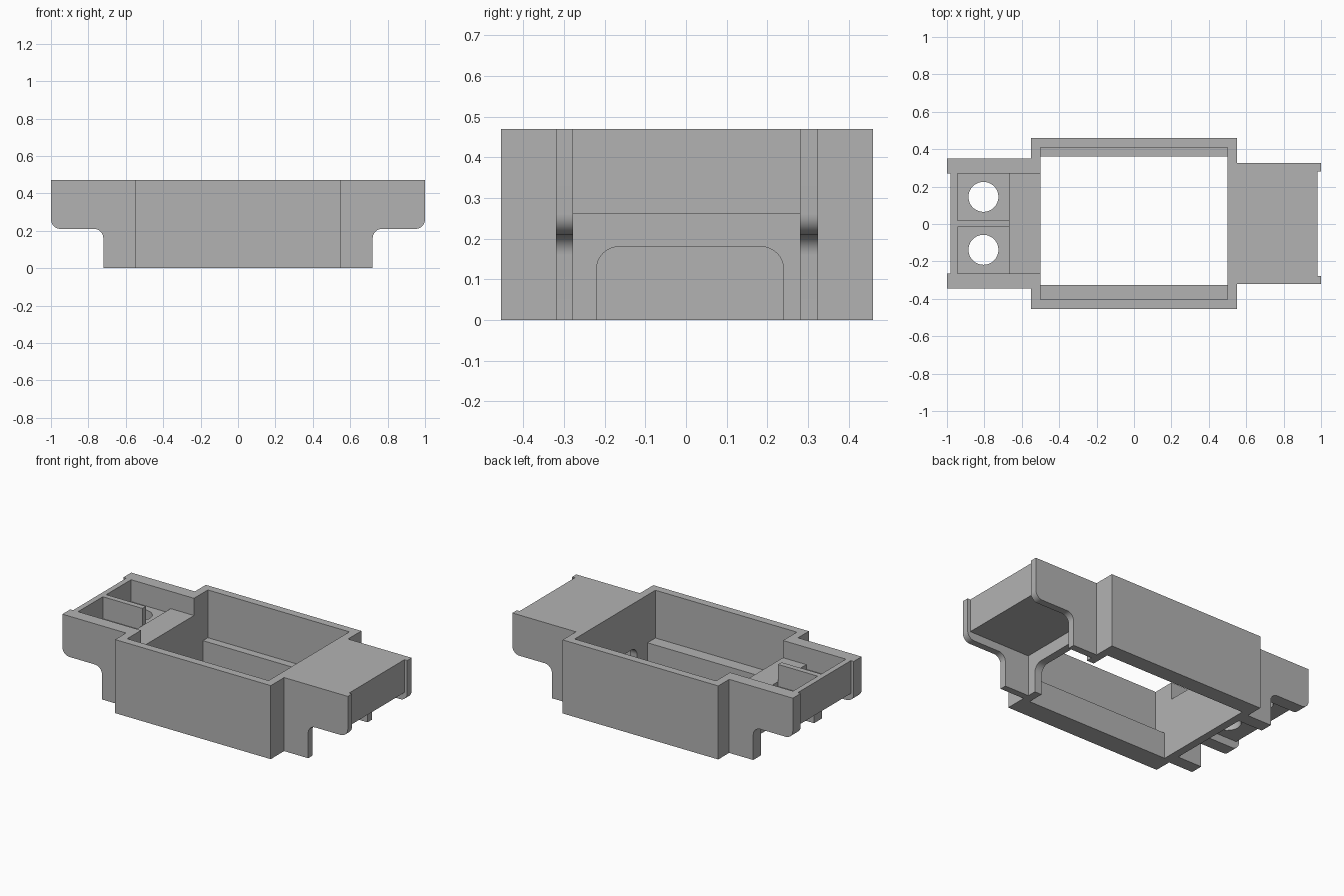
import bpy, bmesh, math
from mathutils import Matrix

if "Cube" in bpy.data.objects:
    bpy.data.objects.remove(bpy.data.objects["Cube"])

grey = bpy.data.materials.new("plain grey")
grey.use_nodes = True
COLOR = (0.45, 0.45, 0.45, 1)
grey.diffuse_color = COLOR
grey.node_tree.nodes["Principled BSDF"].inputs["Base Color"].default_value = COLOR

TOP = 0.47      # rim height
UNDER = 0.26    # underside of both end shelves
FLOOR = 0.33    # pocket floor
STEP = 0.36     # raised step beside the cavity

# Column order that turns a flat outline into a prism along the given axis
AXES = {
    "x": Matrix(((0, 0, 1, 0), (1, 0, 0, 0), (0, 1, 0, 0), (0, 0, 0, 1))),
    "y": Matrix(((1, 0, 0, 0), (0, 0, 1, 0), (0, 1, 0, 0), (0, 0, 0, 1))),
    "z": Matrix.Identity(4),
}


def prism(name, loops, axis, low, high):
    """Extrude an outline (with optional holes) between two positions on an axis."""
    curve = bpy.data.curves.new(name, "CURVE")
    curve.dimensions = "2D"
    curve.fill_mode = "BOTH"
    curve.extrude = (high - low) / 2
    for loop in loops:
        spline = curve.splines.new("POLY")
        spline.points.add(len(loop) - 1)
        for point, (u, v) in zip(spline.points, loop):
            point.co = (u, v, 0, 1)
        spline.use_cyclic_u = True
    temp = bpy.data.objects.new(name + "_outline", curve)
    bpy.context.scene.collection.objects.link(temp)
    bpy.context.view_layer.update()
    evaluated = temp.evaluated_get(bpy.context.evaluated_depsgraph_get())
    mesh = bpy.data.meshes.new_from_object(evaluated)
    bpy.data.objects.remove(temp)
    mesh.transform(AXES[axis] @ Matrix.Translation((0, 0, (low + high) / 2)))
    bm = bmesh.new()
    bm.from_mesh(mesh)
    bmesh.ops.remove_doubles(bm, verts=bm.verts, dist=0.0001)
    bmesh.ops.recalc_face_normals(bm, faces=bm.faces)
    bm.to_mesh(mesh)
    bm.free()
    mesh.name = name
    mesh.materials.clear()
    mesh.materials.append(grey)
    obj = bpy.data.objects.new(name, mesh)
    bpy.context.scene.collection.objects.link(obj)
    bpy.ops.object.select_all(action="DESELECT")
    obj.select_set(True)
    bpy.context.view_layer.objects.active = obj
    bpy.ops.object.shade_smooth_by_angle(angle=math.radians(30))
    return obj


def rect(u0, u1, v0, v1):
    return [(u0, v0), (u1, v0), (u1, v1), (u0, v1)]


def box(name, x0, x1, y0, y1, z0, z1):
    return prism(name, [rect(x0, x1, y0, y1)], "z", z0, z1)


def arc(cu, cv, radius, start, end, steps=8):
    angles = [math.radians(start + (end - start) * i / steps) for i in range(steps + 1)]
    return [(cu + radius * math.cos(a), cv + radius * math.sin(a)) for a in angles]


# Long walls and the ledges inside them
box("front_wall", -0.55, 0.55, -0.455, -0.405, 0, TOP)
box("back_wall", -0.55, 0.55, 0.41, 0.46, 0, TOP)
box("front_ledge", -0.5, 0.5, -0.405, -0.325, 0, 0.165)
box("back_ledge", -0.5, 0.5, 0.36, 0.41, 0, 0.165)

# Cross wall with a rounded doorway at its foot
doorway = [(-0.22, 0)] + arc(-0.165, 0.125, 0.055, 180, 90) \
    + arc(0.185, 0.125, 0.055, 90, 0) + [(0.24, 0)]
prism("doorway_wall", [[(-0.405, TOP), (-0.405, 0)] + doorway + [(0.41, 0), (0.41, TOP)]],
      "x", 0.5, 0.55)

# Cross wall lowered to the step on the pocket side
prism("stepped_wall", [[(-0.405, 0), (0.41, 0), (0.41, TOP), (0.27, TOP), (0.27, STEP),
                        (-0.265, STEP), (-0.265, TOP), (-0.405, TOP)]], "x", -0.55, -0.5)

# Side plates of both ends, with rounded wing and leg corners
plate = [(0.55, 0), (0.72, 0)] + arc(0.77, 0.16, 0.05, 180, 90) \
    + arc(0.95, 0.26, 0.05, -90, 0) + [(1, TOP), (0.55, TOP)]
for side, sign, spans in (("left", 1, ((-0.32, -0.278), (0.28, 0.325))),
                          ("right", -1, ((-0.345, -0.265), (0.27, 0.35)))):
    outline = [(sign * u, v) for u, v in plate]
    for place, (y0, y1) in zip(("front", "back"), spans):
        prism(f"{side}_{place}_plate", [outline], "y", y0, y1)

# Closed shelf on the left end
box("left_shelf", 0.55, 0.98, -0.278, 0.28, UNDER, TOP)

# Pocketed shelf on the right end, with two round holes
holes = [arc(-0.805, y, 0.08, 0, 354.375, 63) for y in (0.145, -0.138)]
prism("pocket_floor", [rect(-0.98, -0.55, -0.265, 0.27)] + holes, "z", UNDER, FLOOR)
box("pocket_end_wall", -0.98, -0.945, -0.265, 0.27, FLOOR, TOP)
box("pocket_divider", -0.945, -0.665, -0.015, 0.02, FLOOR, TOP)
box("pocket_step", -0.665, -0.55, -0.265, 0.27, FLOOR, STEP)
